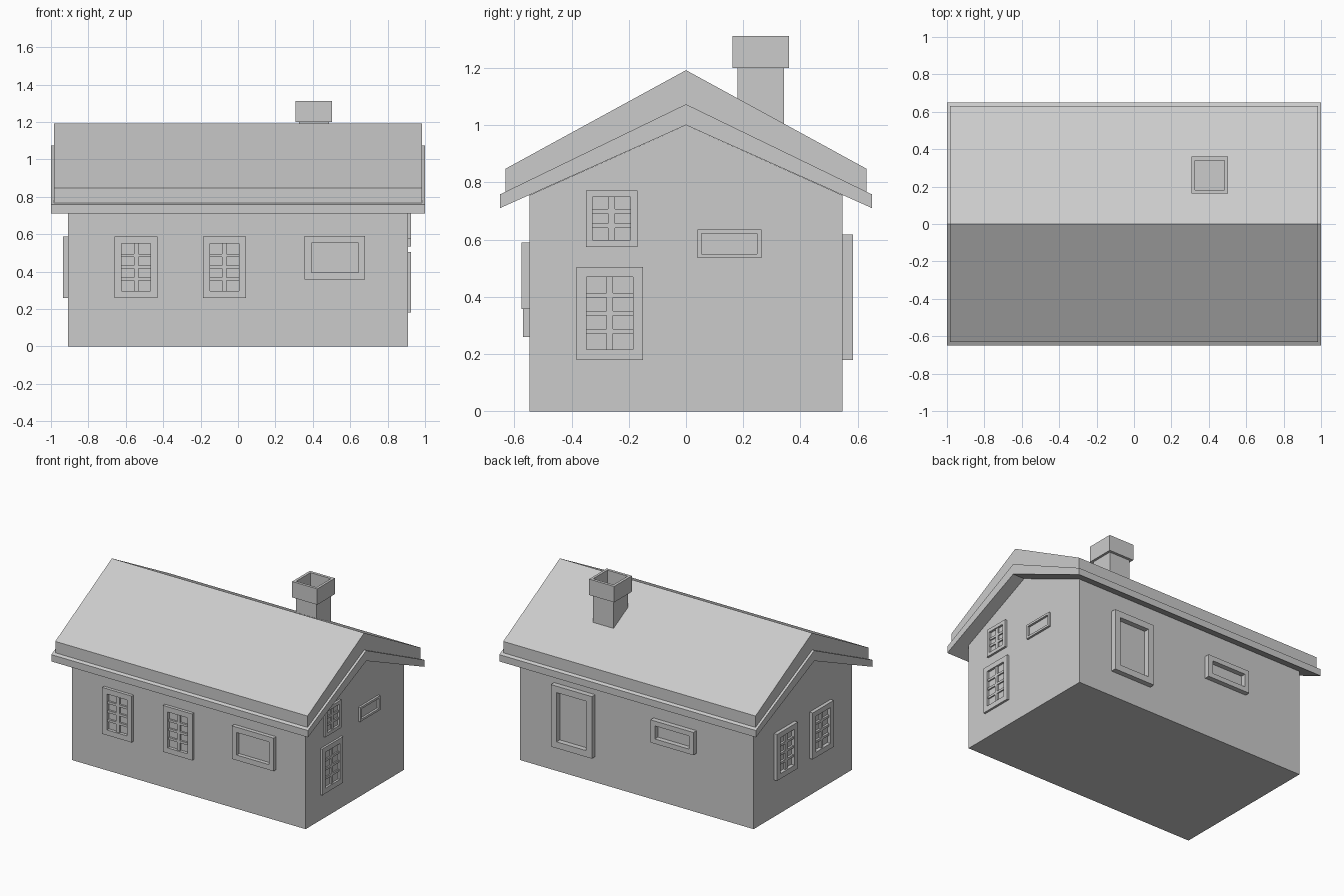
import bpy, bmesh
from math import pi
from mathutils import Matrix

if "Cube" in bpy.data.objects:
    bpy.data.objects.remove(bpy.data.objects["Cube"])

WX, WY = 0.91, 0.547   # wall half sizes


def finish(bm, name, matrix=None):
    bmesh.ops.recalc_face_normals(bm, faces=bm.faces)
    me = bpy.data.meshes.new(name)
    bm.to_mesh(me)
    bm.free()
    if matrix:
        me.transform(matrix)
    ob = bpy.data.objects.new(name, me)
    bpy.context.collection.objects.link(ob)
    return ob


def prism(name, profile, hx):
    """Extrude a closed (y, z) profile along x from -hx to hx."""
    bm = bmesh.new()
    face = bm.faces.new([bm.verts.new((-hx, y, z)) for y, z in profile])
    ext = bmesh.ops.extrude_face_region(bm, geom=[face])["geom"]
    verts = [v for v in ext if isinstance(v, bmesh.types.BMVert)]
    bmesh.ops.translate(bm, vec=(2 * hx, 0, 0), verts=verts)
    return finish(bm, name)


def add_box(bm, x0, x1, y0, y1, z0, z1):
    m = Matrix.Translation(((x0 + x1) / 2, (y0 + y1) / 2, (z0 + z1) / 2))
    m = m @ Matrix.Diagonal((x1 - x0, y1 - y0, z1 - z0, 1))
    bmesh.ops.create_cube(bm, size=1, matrix=m)


def add_ring(bm, outer, inner, d0, d1, put):
    """Rectangular frame; rects are (u0, u1, v0, v1), put maps (u, v, d) to xyz."""
    loops = []
    for (u0, u1, v0, v1), d in ((outer, d0), (outer, d1), (inner, d1), (inner, d0)):
        loops.append([bm.verts.new(put(u, v, d))
                      for u, v in ((u0, v0), (u1, v0), (u1, v1), (u0, v1))])
    for k in range(4):
        a, b = loops[k], loops[(k + 1) % 4]
        for i in range(4):
            j = (i + 1) % 4
            bm.faces.new((a[i], a[j], b[j], b[i]))


def window(name, side, u0, u1, z0, z1, depth, border, rows=0):
    """Framed window; u is the true x (front, back) or y (left, right) range."""
    turn = {"front": 0, "right": 1, "back": 2, "left": -1}[side]
    wall = WY if side in ("front", "back") else WX
    if side in ("back", "left"):
        u0, u1 = -u1, -u0
    i0, i1, j0, j1 = u0 + border, u1 - border, z0 + border, z1 - border
    bm = bmesh.new()
    add_ring(bm, (u0, u1, z0, z1), (i0, i1, j0, j1), -0.005, depth,
             lambda u, v, d: (u, -wall - d, v))
    if rows:
        # glazing bars: one upright, rows - 1 crossbars
        front = -wall - depth * 0.6
        c, h = (i0 + i1) / 2, 0.012
        add_box(bm, c - h, c + h, front, -wall + 0.005, j0, j1)
        for r in range(1, rows):
            z = j0 + (j1 - j0) * r / rows
            for a, b in ((i0, c - h), (c + h, i1)):
                add_box(bm, a, b, front, -wall + 0.005, z - 0.008, z + 0.008)
    finish(bm, name, Matrix.Rotation(turn * pi / 2, 4, "Z"))


# walls with gables
prism("walls", [(-WY, 0), (WY, 0), (WY, 0.755), (0, 1.0), (-WY, 0.755)], WX)

# roof: lower eaves board and thicker covering
prism("roof_board", [(-0.65, 0.71), (0, 1.0), (0.65, 0.71),
                     (0.65, 0.758), (0, 1.073), (-0.65, 0.758)], 1.0)
prism("roof_cover", [(-0.63, 0.765), (0, 1.07), (0.63, 0.765),
                     (0.63, 0.848), (0, 1.192), (-0.63, 0.848)], 0.983)

# chimney shaft and hollow cap
bm = bmesh.new()
add_box(bm, 0.325, 0.487, 0.18, 0.342, 0.98, 1.2)
finish(bm, "chimney_shaft")
bm = bmesh.new()
add_ring(bm, (0.308, 0.503, 0.163, 0.36), (0.327, 0.485, 0.182, 0.34), 1.2, 1.312,
         lambda u, v, d: (u, v, d))
finish(bm, "chimney_cap")

# windows: name, side, range along wall, z range, depth, border, pane rows
for spec in (
    ("front_window_left", "front", -0.66, -0.43, 0.26, 0.587, 0.022, 0.037, 4),
    ("front_window_middle", "front", -0.187, 0.042, 0.26, 0.587, 0.022, 0.037, 4),
    ("front_window_wide", "front", 0.355, 0.68, 0.357, 0.59, 0.028, 0.037),
    ("right_window_lower", "right", -0.383, -0.15, 0.18, 0.505, 0.015, 0.036, 4),
    ("right_window_upper", "right", -0.35, -0.17, 0.575, 0.772, 0.015, 0.024, 3),
    ("right_window_small", "right", 0.04, 0.263, 0.535, 0.636, 0.015, 0.015),
    ("left_window_back", "left", 0.09, 0.32, 0.26, 0.587, 0.025, 0.037, 4),
    ("left_window_front", "left", -0.31, -0.075, 0.26, 0.587, 0.025, 0.037, 4),
    ("back_window_tall", "back", 0.325, 0.645, 0.18, 0.617, 0.037, 0.045),
    ("back_window_small", "back", -0.465, -0.13, 0.415, 0.575, 0.035, 0.034),
):
    window(*spec)
